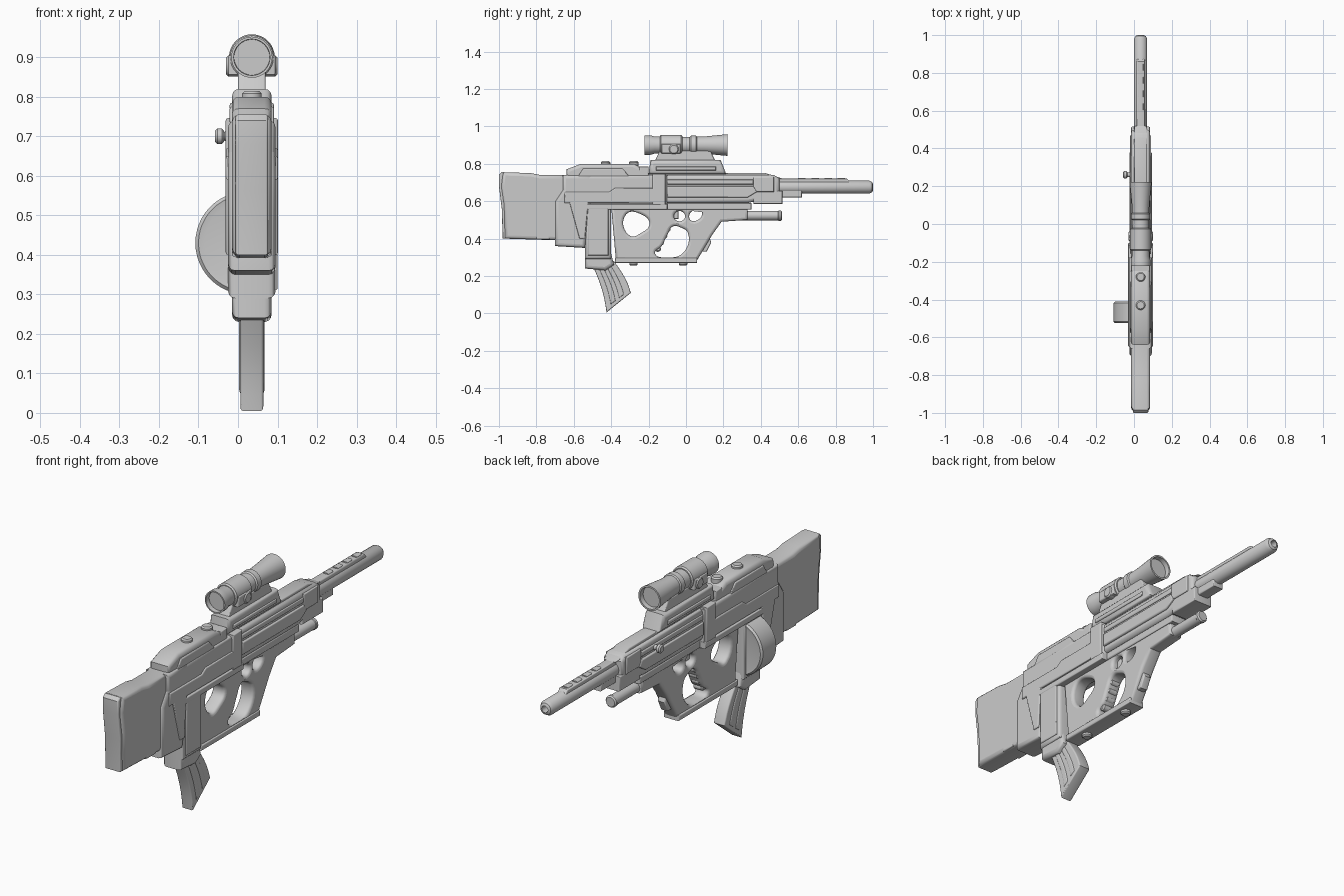
import bpy, bmesh, math
from mathutils import Matrix, Vector

# Shared levels, half widths and edge roundings
CENTRE, BORE, DECK, BELLY, SIGHT = .035, .675, .74, .58, .9
SLIM, BODY, WIDE = .035, .05, .06
CRISP, SOFT = .006, .018

cube = bpy.data.objects.get("Cube")
if cube:
    bpy.data.objects.remove(cube, do_unlink=True)


def add_smooth(name, mesh):
    ob = bpy.data.objects.new(name, mesh)
    bpy.context.collection.objects.link(ob)
    bpy.ops.object.select_all(action='DESELECT')
    ob.select_set(True)
    bpy.context.view_layer.objects.active = ob
    bpy.ops.object.shade_smooth_by_angle(angle=math.radians(35))
    return ob


def profile(name, outline, half=BODY, rim=SOFT, holes=(), centre=CENTRE):
    """Side outline of (y, z) points extruded across x, with rounded rims and curved holes."""
    curve = bpy.data.curves.new(name, 'CURVE')
    curve.dimensions, curve.fill_mode = '2D', 'BOTH'
    curve.extrude, curve.bevel_depth, curve.offset = half - rim, rim, -rim
    curve.bevel_resolution = 2
    spline = curve.splines.new('POLY')
    spline.points.add(len(outline) - 1)
    for point, (y, z) in zip(spline.points, outline):
        point.co = (y, z, 0, 1)
    spline.use_cyclic_u = True
    for hole in holes:
        spline = curve.splines.new('BEZIER')
        spline.bezier_points.add(len(hole) - 1)
        for point, (y, z) in zip(spline.bezier_points, hole):
            point.co = (y, z, 0)
            point.handle_left_type = point.handle_right_type = 'AUTO'
        spline.use_cyclic_u, spline.resolution_u = True, 6
    source = bpy.data.objects.new(name, curve)
    bpy.context.collection.objects.link(source)
    graph = bpy.context.evaluated_depsgraph_get()
    mesh = bpy.data.meshes.new_from_object(source.evaluated_get(graph))
    bpy.data.objects.remove(source, do_unlink=True)
    turn = Matrix.Identity(3)
    turn.col[0], turn.col[1], turn.col[2] = Vector.Fill(3), Vector.Fill(3), Vector.Fill(3)
    turn[1][0] = turn[2][1] = turn[0][2] = 1
    mesh.transform(Matrix.Translation((centre, 0, 0)) @ turn.to_4x4())
    return add_smooth(name, mesh)


def slab(name, y, z, half=BODY, rim=CRISP, lean=(0, 0), centre=CENTRE):
    """Rounded block; lean slides the two top corners inwards."""
    (back, front), (low, high) = y, z
    outline = [(back, low), (front, low), (front - lean[1], high), (back + lean[0], high)]
    return profile(name, outline, half, rim, centre=centre)


def lathe(name, rings, origin, axis='Y', sides=32):
    """Closed solid of revolution from (distance, radius) rings along an axis."""
    along = "XYZ".index(axis)
    bm = bmesh.new()
    loops = []
    for distance, radius in rings:
        loop = []
        for i in range(sides):
            angle = math.tau * i / sides
            co = [radius * math.cos(angle), radius * math.sin(angle)]
            co.insert(along, distance)
            loop.append(bm.verts.new(Vector(origin) + Vector(co)))
        loops.append(loop)
    for a, b in zip(loops, loops[1:]):
        for i in range(sides):
            bm.faces.new((a[i - 1], a[i], b[i], b[i - 1]))
    bm.faces.new(loops[0])
    bm.faces.new(loops[-1])
    bmesh.ops.recalc_face_normals(bm, faces=bm.faces)
    mesh = bpy.data.meshes.new(name)
    bm.to_mesh(mesh)
    bm.free()
    return add_smooth(name, mesh)


def rod(name, start, end, radius, origin, axis='Y', edge=CRISP):
    """Cylinder with chamfered ends."""
    rings = [(start, radius - edge), (start + edge, radius), (end - edge, radius), (end, radius - edge)]
    return lathe(name, rings, origin, axis)


# Shoulder stock
profile("stock", [(-.97, .4), (-.65, .39), (-.6, DECK), (-.78, DECK), (-.83, .75), (-.98, .755),
                  (-.99, .68), (-.975, .58)])
profile("butt_pad", [(-.98, .4), (-.95, .4), (-.95, .75), (-.985, .755), (-1, DECK), (-1, .68),
                     (-.985, .56)], SLIM + CRISP, CRISP)
slab("stock_vent", (-.8, -.73), (.395, .42))
slab("stock_ridge", (-.81, -.68), (.67, .71))

# Rear body and receiver
profile("rear_body", [(-.7, .36), (-.54, .35), (-.5, .6), (-.5, DECK), (-.65, DECK), (-.66, .66),
                      (-.7, .6)], WIDE)
profile("rear_side_panel", [(-.63, .62), (-.57, .4), (-.54, .4), (-.52, .62)], WIDE + CRISP, CRISP)
slab("receiver", (-.66, -.1), (BELLY, DECK), WIDE, SOFT)
profile("receiver_side_plate", [(-.65, .59), (-.13, .59), (-.13, .67), (-.38, .67), (-.41, .65),
                                (-.65, .65)], WIDE + CRISP, CRISP)
slab("receiver_band", (-.18, -.11), (BELLY, DECK + CRISP), WIDE + CRISP)
slab("lower_trim", (-.54, -.1), (.555, .585), WIDE + CRISP)
slab("top_rail", (-.36, .26), (.72, .75), SLIM)

# Forward housing
profile("forward_housing", [(-.12, .59), (.33, .59), (.5, .63), (.5, .72), (.47, DECK), (-.12, DECK)])
profile("forward_side_panel", [(-.1, .62), (.33, .62), (.38, .65), (.36, .68), (-.1, .68)], WIDE, CRISP)
slab("upper_side_rib", (-.1, .36), (.69, .715), BODY + CRISP)
slab("lower_side_rod", (-.1, .35), (.555, .59), SLIM + CRISP)
slab("shroud", (.36, .515), (.585, .655), BODY)
slab("vent_panel", (.36, .47), (.65, .73), BODY + CRISP)
slab("top_cover", (.22, .52), (.72, .752), SLIM, lean=(0, .1))

# Barrel, its sleeve and the charging knob
lathe("barrel", [(.45, SLIM), (.98, SLIM), (.995, .027), (1, .016), (.95, .014)], (CENTRE, 0, BORE))
slab("barrel_top_sleeve", (.48, .9), (.68, .72), .022, lean=(0, .04))
slab("barrel_under_lug", (.48, .62), (.62, .66), .028)
for i in range(4):
    start = .6 + .07 * i
    slab(f"sleeve_vent_{i + 1}", (start, start + .04), (.7, .725), .015)
rod("charging_knob", -.058, -SLIM, .02, (0, .26, .7), 'X')
rod("charging_stem", -.04, 0, .012, (0, .26, .7), 'X')

# Cheek rest behind the sight
profile("cheek_rest", [(-.64, .72), (-.22, .72), (-.22, .77), (-.28, .8), (-.56, .8), (-.64, .77)])
slab("cheek_rest_side", (-.58, -.3), (.73, .775), BODY + CRISP, lean=(.03, .04))
for i, y in enumerate((-.43, -.28)):
    rod(f"rest_button_{i + 1}", .78, .814, .025, (CENTRE, y, 0), 'Z')
slab("rear_clamp", (-.25, -.2), (.73, .785))

# Sight mount
slab("sight_mount", (-.2, .215), (.745, .82), BODY, SOFT, lean=(.01, .03))
slab("mount_side_strip", (-.16, .16), (.765, .785), BODY + CRISP)
slab("sight_neck", (-.17, .16), (.81, .87), SLIM, lean=(.03, .03))

# Telescopic sight with recessed lenses at both ends
lathe("sight_tube", [(-.2, .045), (-.222, .046), (-.222, .052), (-.19, .052), (-.17, .046), (.02, .044),
                     (.1, .046), (.222, .058), (.222, .05), (.2, .048)], (CENTRE, 0, SIGHT))
rod("rear_sight_ring", -.14, -.02, .055, (CENTRE, 0, SIGHT))
rod("front_sight_ring", .02, .06, BODY, (CENTRE, 0, SIGHT))
slab("sight_clamp", (-.13, -.03), (.856, .905), WIDE)
rod("sight_dials", -.065, .065, .027, (CENTRE, -.065, .878), 'X')

# Grip frame with two hand openings and the trigger opening
palm_hole = [(-.32, .53), (-.24, .53), (-.195, .48), (-.24, .43), (-.3, .415)]
finger_hole = [(-.1, .42), (-.07, .465), (-.03, .46), (.01, .43), (-.02, .32), (-.1, .3), (-.165, .32),
               (-.13, .36)]
trigger_hole = [(-.065, .52), (-.035, .547), (-.005, .52), (-.035, .492)]
front_hole = [(.025, .54), (.085, .54), (.03, .495)]
profile("grip_frame", [(-.4, .57), (-.375, .285), (.06, .285), (.14, .42), (.19, .49), (.33, .5),
                       (.33, .57)], SLIM, .014, [palm_hole, finger_hole, trigger_hole, front_hole])
slab("trigger", (-.065, -.04), (.505, .55), .01)
for i in range(4):
    rod(f"finger_ridge_{i + 1}", -.025, .025, .016, (CENTRE, -.15 + .017 * i, .345 + SLIM * i), 'X')
slab("bottom_rail", (-.38, .06), (.27, .297), SLIM + CRISP)
for i, y in enumerate((-.28, -.015)):
    rod(f"rail_stud_{i + 1}", .255, .28, .022, (CENTRE, y, 0), 'Z')
profile("foregrip_catch", [(.08, .33), (.11, .33), (.135, .38), (.12, .42), (.09, .4)], .02, CRISP)
rod("underbarrel_tube", .15, .5, .025, (CENTRE, 0, .523))
rod("underbarrel_tip", .49, .513, .028, (CENTRE, 0, .523))

# Magazine housing and well
slab("magazine_housing", (-.54, -.4), (.29, BELLY), WIDE, SOFT)
profile("magazine_well", [(-.54, .24), (-.43, .23), (-.385, .26), (-.405, .34), (-.54, .34)])
slab("housing_cover", (-.525, -.415), (.31, .575), .03, centre=CENTRE * 2)


def magazine_band(name, inner, outer, top, tip, half):
    """Strip of the curved magazine between two fractions of its depth."""
    def edge(t, side):
        bend = .03 * math.sin(math.pi * t)
        back = Vector((-.505, .27)).lerp(Vector((-.425, .005)), t)
        front = Vector((-.385, .28)).lerp(Vector((-.295, .11)), t)
        return back.lerp(front, side) + Vector((bend / 2, -bend / 4))
    steps = [top + (tip - top) * i / 6 for i in range(7)]
    outline = [edge(t, inner) for t in steps] + [edge(t, outer) for t in reversed(steps)]
    profile(name, outline, half, CRISP)


# Curved magazine with raised ribs
magazine_band("magazine", 0, 1, 0, 1, .029)
for i in range(2):
    side = .2 + .35 * i
    magazine_band(f"magazine_rib_{i + 1}", side, side + .2, .1, .9, .032)

# Round side drum, trimmed where it sinks into the housing
drum = lathe("drum", [(-.522, .106), (-.525, .122), (-.517, .13), (-.418, .13), (-.41, .122),
                      (-.413, .106)], (.022, 0, .43), sides=48)
bm = bmesh.new()
bm.from_mesh(drum.data)
bmesh.ops.bisect_plane(bm, geom=bm.verts[:] + bm.edges[:] + bm.faces[:], plane_co=(CENTRE, 0, 0),
                       plane_no=(1, 0, 0), clear_outer=True)
bm.to_mesh(drum.data)
bm.free()
